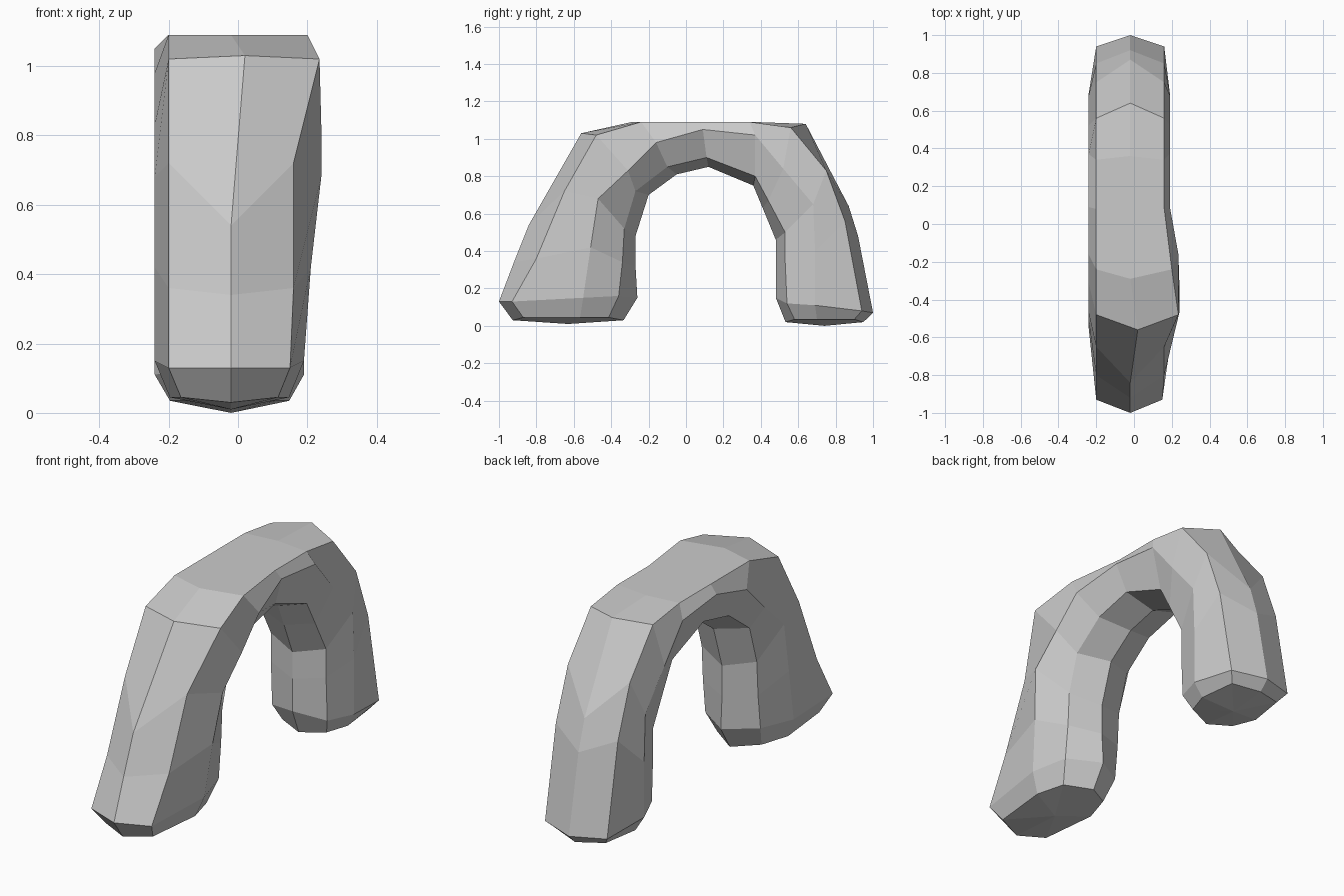
import bpy
import bmesh
from mathutils import Vector

default_cube = bpy.data.objects.get("Cube")
if default_cube:
    bpy.data.objects.remove(default_cube, do_unlink=True)

# Flat grey material
grey = bpy.data.materials.new("plain grey")
grey.use_nodes = True
colour = (0.6, 0.6, 0.6, 1)
grey.diffuse_color = colour
grey.node_tree.nodes["Principled BSDF"].inputs["Base Color"].default_value = colour

# Side profiles (y, z) of the lengthwise edges, from front foot to back foot
outer_ridge = [(-1, .13), (-.92, .34), (-.84, .54), (-.56, 1.03), (-.29, 1.09), (.1, 1.09),
               (.36, 1.09), (.64, 1.08), (.87, .64), (.92, .48), (1, .07)]
outer_corner = [(-.93, .13), (-.8, .36), (-.65, .72), (-.48, 1.02), (-.24, 1.09), (.08, 1.09),
                (.34, 1.09), (.56, 1.06), (.75, .83), (.85, .56), (.94, .08)]
side_edge = [(-.55, .15), (-.51, .42), (-.47, .68), (-.31, .83), (-.16, .98), (.09, 1.05),
             (.37, 1.02), (.52, .84), (.68, .65), (.69, .4), (.69, .11)]
inner_corner = [(-.36, .16), (-.34, .34), (-.33, .52), (-.27, .72), (-.1, .85), (.11, .9),
                (.37, .8), (.44, .67), (.53, .5), (.53, .35), (.54, .12)]
inner_ridge = [(-.26, .15), (-.27, .32), (-.27, .48), (-.2, .7), (-.05, .81), (.12, .85),
               (.36, .75), (.41, .63), (.48, .46), (.48, .32), (.48, .15)]

# The left side bulges near the front shoulder; the right side is straight
corner_x = [.15, .16, .16, .235, .2, .16]
side_x = [.19, .21, .24, .24, .235, .19]
MIDDLE = -.02


def at(values, i):
    """Value at a station, holding the last one to the end."""
    return values[min(i, len(values) - 1)]


def section(i):
    """Eight-sided cross-section of the arch at one station."""
    ridge_x = .02 if i == 3 else MIDDLE
    points = [(ridge_x, outer_ridge), (at(corner_x, i), outer_corner),
              (at(side_x, i), side_edge), (.14, inner_corner), (MIDDLE, inner_ridge),
              (-.18, inner_corner), (-.24, side_edge), (-.2, outer_corner)]
    return [Vector((x, *rail[i])) for x, rail in points]


def sole(ring, low):
    """Smaller ring under a foot, with its centre point."""
    centre = sum(ring, Vector()) / len(ring)
    centre.y = (ring[0].y + ring[4].y) / 2
    shrunk = [centre.lerp(p, .8) for p in ring]
    for k, p in enumerate(shrunk):
        p.z = low + (.02 if k % 4 == 0 else .035)
    return shrunk, Vector((MIDDLE, centre.y, low))


# Loft the sections into one bent tube with bevelled feet
sections = [section(i) for i in range(len(outer_ridge))]
front_sole, front_centre = sole(sections[0], .01)
back_sole, back_centre = sole(sections[-1], 0)
sections = [front_sole] + sections + [back_sole]

bm = bmesh.new()
rings = [[bm.verts.new(p) for p in ring] for ring in sections]
for a, b in zip(rings, rings[1:]):
    for k in range(len(a)):
        n = (k + 1) % len(a)
        bm.faces.new((a[k], a[n], b[n], b[k]))

# Close the soles with shallow fans
for ring, centre in ((rings[0], front_centre), (rings[-1], back_centre)):
    tip = bm.verts.new(centre)
    for k in range(len(ring)):
        bm.faces.new((ring[k], ring[(k + 1) % len(ring)], tip))

bmesh.ops.recalc_face_normals(bm, faces=bm.faces)
mesh = bpy.data.meshes.new("arch")
bm.to_mesh(mesh)
bm.free()
mesh.materials.append(grey)
bpy.context.collection.objects.link(bpy.data.objects.new("arch", mesh))
